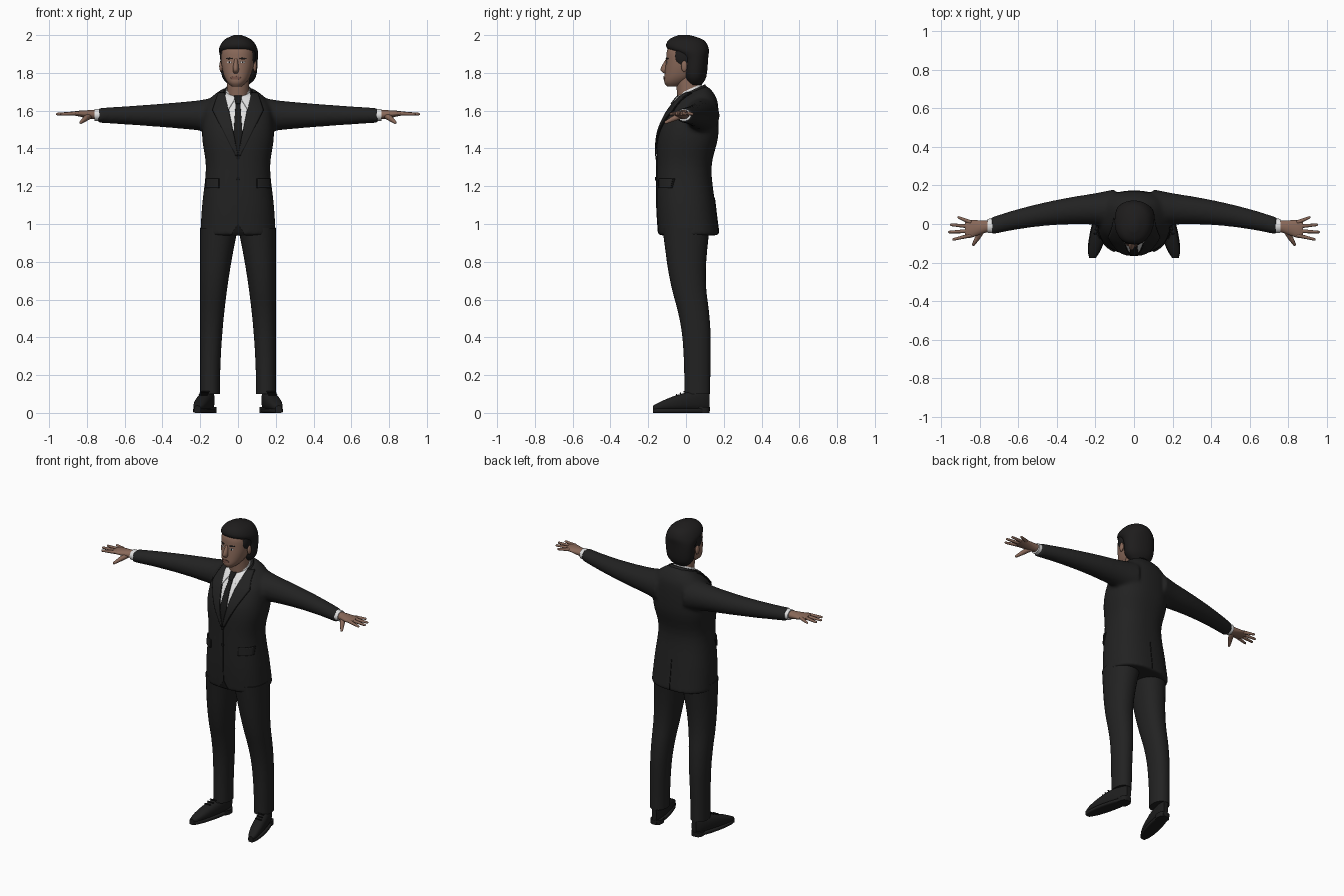
import bpy, bmesh, math
from mathutils import Vector, Matrix
from mathutils.bvhtree import BVHTree

cube = bpy.data.objects.get("Cube")
if cube:
    bpy.data.objects.remove(cube, do_unlink=True)


def material(name, *colour):
    made = bpy.data.materials.new(name)
    made.use_nodes = True
    made.diffuse_color = (*colour, 1)
    made.node_tree.nodes["Principled BSDF"].inputs["Base Color"].default_value = (*colour, 1)
    return made


SUIT = material("suit charcoal", .016, .016, .016)
SEAM = material("seam black", .007, .007, .007)
HAIR = material("hair black", .013, .012, .012)
SKIN = material("skin brown", .25, .14, .1)
LIP = material("lip brown", .17, .08, .06)
WHITE = material("shirt white", .75, .75, .75)
TIE = material("tie black", .01, .01, .01)
SHOE = material("shoe black", .013, .013, .013)


def smooth_rings(rings, steps=4):
    """Catmull-Rom interpolation of ring parameters."""
    out = []
    last = len(rings) - 1
    for i in range(last):
        around = [rings[max(0, min(last, i + k))] for k in (-1, 0, 1, 2)]
        for step in range(steps):
            t = step / steps
            out.append([b + t / 2 * (c - a + t * (2*a - 5*b + 4*c - d + t * (3*(b - c) + d - a)))
                        for a, b, c, d in zip(*around)])
    return out + [rings[-1]]


def loft(bm, rings, axis="z", power=2, sides=32, flip=1, tilt=lambda z: 0):
    """Skin through superellipse rings (x, y, z, radius_u, radius_v)."""
    rows = []
    for x, y, z, radius_u, radius_v in smooth_rings(rings):
        row = []
        for k in range(sides):
            angle = math.tau * k / sides
            u, v = [r * math.copysign(abs(w) ** (2 / power), w)
                    for r, w in ((radius_u, math.cos(angle)), (radius_v, math.sin(angle)))]
            offset = {"x": (0, u, v), "y": (u, 0, v), "z": (u, v, tilt(z) * v)}[axis]
            row.append(bm.verts.new((flip * (x + offset[0]), y + offset[1], z + offset[2])))
        rows.append(row)
    for lower, upper in zip(rows, rows[1:]):
        for k in range(sides):
            after = (k + 1) % sides
            bm.faces.new((lower[k], lower[after], upper[after], upper[k]))
    bm.faces.new(rows[0])
    bm.faces.new(rows[-1])


def finish(bm, name, mat, mirror=False):
    bmesh.ops.recalc_face_normals(bm, faces=bm.faces)
    mesh = bpy.data.meshes.new(name)
    bm.to_mesh(mesh)
    bm.free()
    mesh.materials.append(mat)
    mesh.shade_smooth()
    mesh.set_sharp_from_angle(angle=.8)
    made = bpy.data.objects.new(name, mesh)
    bpy.context.collection.objects.link(made)
    if mirror:
        made.modifiers.new("mirror", "MIRROR").use_mirror_merge = False
    return made


def part(name, mat, rings, axis="z", mirror=False, **options):
    bm = bmesh.new()
    loft(bm, rings, axis, **options)
    return finish(bm, name, mat, mirror)


def capsule(name, mat, start, start_radius, end, end_radius):
    """Tapered rod with round ends, mirrored to both sides."""
    bm = bmesh.new()
    for place, radius in ((start, start_radius), (end, end_radius)):
        bmesh.ops.create_icosphere(bm, subdivisions=2, radius=radius,
                                   matrix=Matrix.Translation(place))
    hull = bmesh.ops.convex_hull(bm, input=bm.verts)
    inside = [g for g in hull["geom_interior"] if isinstance(g, bmesh.types.BMVert)]
    bmesh.ops.delete(bm, geom=inside, context="VERTS")
    return finish(bm, name, mat, True)


def ball(name, mat, place, size, mirror=False):
    bm = bmesh.new()
    bmesh.ops.create_uvsphere(bm, u_segments=20, v_segments=12, radius=1,
                              matrix=Matrix.LocRotScale(Vector(place), None, Vector(size)))
    return finish(bm, name, mat, mirror)


def surface(target):
    bpy.context.view_layer.update()
    return BVHTree.FromObject(target, bpy.context.evaluated_depsgraph_get())


def plate(name, mat, tree, rows, lift, mirror=False, side=-1, grow=0, columns=10):
    """Thin sheet from rows (z, left x, right x), laid on a surface."""
    bm = bmesh.new()
    grid = []
    for start, end in zip(rows, rows[1:]):
        for step in range(9):
            z, left, right = Vector(start).lerp(Vector(end), step / 8)
            line = []
            for k in range(columns + 1):
                x = left - grow + (right - left + 2 * grow) * k / columns
                hit, normal, *_ = tree.ray_cast(Vector((x, side, z)), Vector((0, -side, 0)))
                line.append(bm.verts.new(hit + normal * lift) if hit else None)
            grid.append(line)
    for upper, lower in zip(grid, grid[1:]):
        for k in range(columns):
            quad = (upper[k], upper[k + 1], lower[k + 1], lower[k])
            if all(quad):
                bm.faces.new(quad)
    bmesh.ops.remove_doubles(bm, verts=bm.verts, dist=.0003)
    made = finish(bm, name, mat, mirror)
    thickness = made.modifiers.new("thickness", "SOLIDIFY")
    thickness.thickness, thickness.offset = .005, 0
    return made


def oval(name, mat, tree, x, z, width, height, lift, mirror=False):
    """Oval plate on a surface."""
    angles = [math.pi * k / 6 for k in range(7)]
    rows = [(z + height * math.cos(a), x - width * math.sin(a), x + width * math.sin(a))
            for a in angles]
    return plate(name, mat, tree, rows, lift, mirror)


def spread(count):
    return [k / count for k in range(count + 1)]


# Jacket: body and sleeves fused into one soft skin
bm = bmesh.new()
loft(bm, [(0, .015, .94, .2, .16), (0, 0, 1.1, .19, .155), (0, -.01, 1.3, .17, .145),
          (0, .01, 1.46, .19, .16), (0, .03, 1.6, .18, .14), (0, .035, 1.66, .145, .11),
          (0, .035, 1.7, .09, .075)], power=2.4, sides=48, tilt=lambda z: max(0, 2 * z - 3))
sleeve = []
for t in spread(6):
    radius = .1 - .055 * t ** .6
    sleeve.append((.1 + .64 * t, .08 - .09 * t * t, 1.575, radius, radius - .006 * t))
for flip in (1, -1):
    loft(bm, sleeve, "x", flip=flip)
jacket = finish(bm, "jacket", SUIT)
fuse = jacket.modifiers.new("fuse", "REMESH")
fuse.mode, fuse.voxel_size, fuse.use_smooth_shade = "VOXEL", .011, True
jacket.modifiers.new("soften", "SMOOTH").iterations = 5
cloth = surface(jacket)

# Shirt front, tie, lapels, pockets and seams
plate("shirt_front", WHITE, cloth, [(1.69, -.07, .07), (1.37, 0, 0)], .002, columns=16)
plate("tie_knot", TIE, cloth, [(1.67, -.02, .02), (1.63, -.013, .013)], .011)
plate("tie", TIE, cloth, [(1.64, -.012, .012), (1.48, -.023, .023), (1.37, 0, 0)], .006)
plate("collar_point", WHITE, cloth, [(1.69, .012, .066), (1.65, .02, .066), (1.6, .05, .055)], .007, True)
lapel = [(1.69, .07, .1), (1.6, .05, .13), (1.5, .03, .08), (1.36, 0, .01)]
plate("lapel_edge", SEAM, cloth, lapel, .004, True, grow=.003)
plate("lapel", SUIT, cloth, lapel, .008, True)
plate("front_seam", SEAM, cloth, [(1.36, 0, 0), (1, 0, 0), (.95, -.03, .03)], .001, grow=.002)
plate("back_vent", SEAM, cloth, [(1.14, 0, 0), (.95, 0, 0)], .001, side=1, grow=.002)
flap = [(1.24, .1, .165), (1.19, .1, .165)]
plate("pocket_edge", SEAM, cloth, flap, .001, True, grow=.003)
plate("pocket_flap", SUIT, cloth, flap, .005, True)
for z in (1.35, 1.24):
    oval("jacket_button", SEAM, cloth, 0, z, .009, .009, .005)


# Collars and neck
def lean(z):
    return .45


part("jacket_collar", SUIT, [(0, .04, 1.67, .092, .082), (0, .035, 1.71, .073, .066)], tilt=lean)
part("shirt_collar", WHITE, [(0, .025, 1.665, .076, .073), (0, .02, 1.715, .062, .062)], tilt=lean)
part("neck", SKIN, [(0, .02, 1.63, .06, .063), (0, .01, 1.79, .058, .065)])

# Head and face
head = part("head", SKIN, [
    (0, -.07, 1.727, .025, .03), (0, -.055, 1.75, .05, .06), (0, -.03, 1.79, .072, .083),
    (0, -.01, 1.86, .087, .095), (0, 0, 1.93, .083, .096), (0, 0, 1.98, .03, .04)],
    power=2.2, sides=40)
face = surface(head)
skull = [
    head,
    part("nose", SKIN, [(0, -.096, 1.875, .008, .01), (0, -.11, 1.82, .016, .026),
                        (0, -.106, 1.797, .01, .01)]),
    ball("ear", SKIN, (.09, 0, 1.835), (.01, .016, .03), True),
    oval("eye_white", WHITE, face, .035, 1.856, .012, .005, 0, True),
    oval("iris", HAIR, face, .035, 1.856, .004, .005, .001, True),
    oval("eyebrow", HAIR, face, .036, 1.876, .018, .004, .001, True),
    oval("lips", LIP, face, 0, 1.773, .026, .009, .002),
]

# Hair cap, fuller at the back
skull.append(part("hair", HAIR, [
    (0, .05, 1.735, .05, .03), (0, .05, 1.78, .09, .057), (0, .05, 1.88, .1, .067),
    (0, .01, 1.93, .1, .11), (0, 0, 1.975, .072, .092), (0, -.01, 2, .02, .03)],
    power=2.2, sides=40))
skull.append(ball("sideburn", HAIR, (.08, -.01, 1.89), (.014, .04, .05), True))
for piece in skull:
    piece.rotation_euler.z = math.radians(-6)

# Shirt cuffs and hands
part("shirt_cuff", WHITE, [(.72, -.01, 1.577, .038, .033), (.76, -.01, 1.577, .037, .032)], "x", True)
part("palm", SKIN, [(.74, -.01, 1.58, .028, .024), (.78, -.015, 1.58, .033, .023),
                    (.85, -.026, 1.585, .046, .014), (.875, -.028, 1.585, .038, .009)], "x", True)
for k, name in enumerate(("little", "ring", "middle", "index")):
    reach = .957 - .015 * (k - 1.8) ** 2
    capsule(name + "_finger", SKIN, (.85, .01 - .023 * k, 1.586), .011,
            (reach, .034 - .038 * k, 1.582), .007)
capsule("thumb_base", SKIN, (.785, -.025, 1.575), .018, (.81, -.07, 1.556), .014)
capsule("thumb", SKIN, (.81, -.07, 1.556), .014, (.832, -.106, 1.538), .008)

# Trousers: straight outer line, slimming towards the ankle, knee set back
leg = []
for t in spread(8):
    slim = (1 - t) ** 2
    x = .148 - .048 * slim
    leg.append((x, .03 + .03 * math.tanh(6 * t - 2.7), .98 - .88 * t, .2 - x, .068 + .057 * slim))
part("trouser_leg", SUIT, leg, mirror=True, power=2.2)


# Shoes: toes turned out, instep falling towards the toe
def shoe_rings(height, fall, width, base):
    rings = []
    for t in spread(10):
        round_off = max(.4, math.sin(math.pi * t) ** .3)
        half = height - fall * t * t
        rings.append((.145 + .07 * t, .125 - .3 * t, base + half, width * round_off, half))
    return rings


part("shoe_upper", SHOE, shoe_rings(.055, .042, .04, .012), "y", True, power=2.4)
part("shoe_sole", SHOE, shoe_rings(.012, 0, .044, 0), "y", True, power=4)
part("shoe_heel", SHOE, [(.15, .085, 0, .036, .04), (.15, .085, .03, .037, .042)], mirror=True, power=2.6)
for k in range(3):
    y, z = -.01 - .02 * k, .112 - .008 * k
    capsule("shoe_lace", SEAM, (.155 + .005 * k, y, z), .004, (.195 + .005 * k, y, z), .004)
